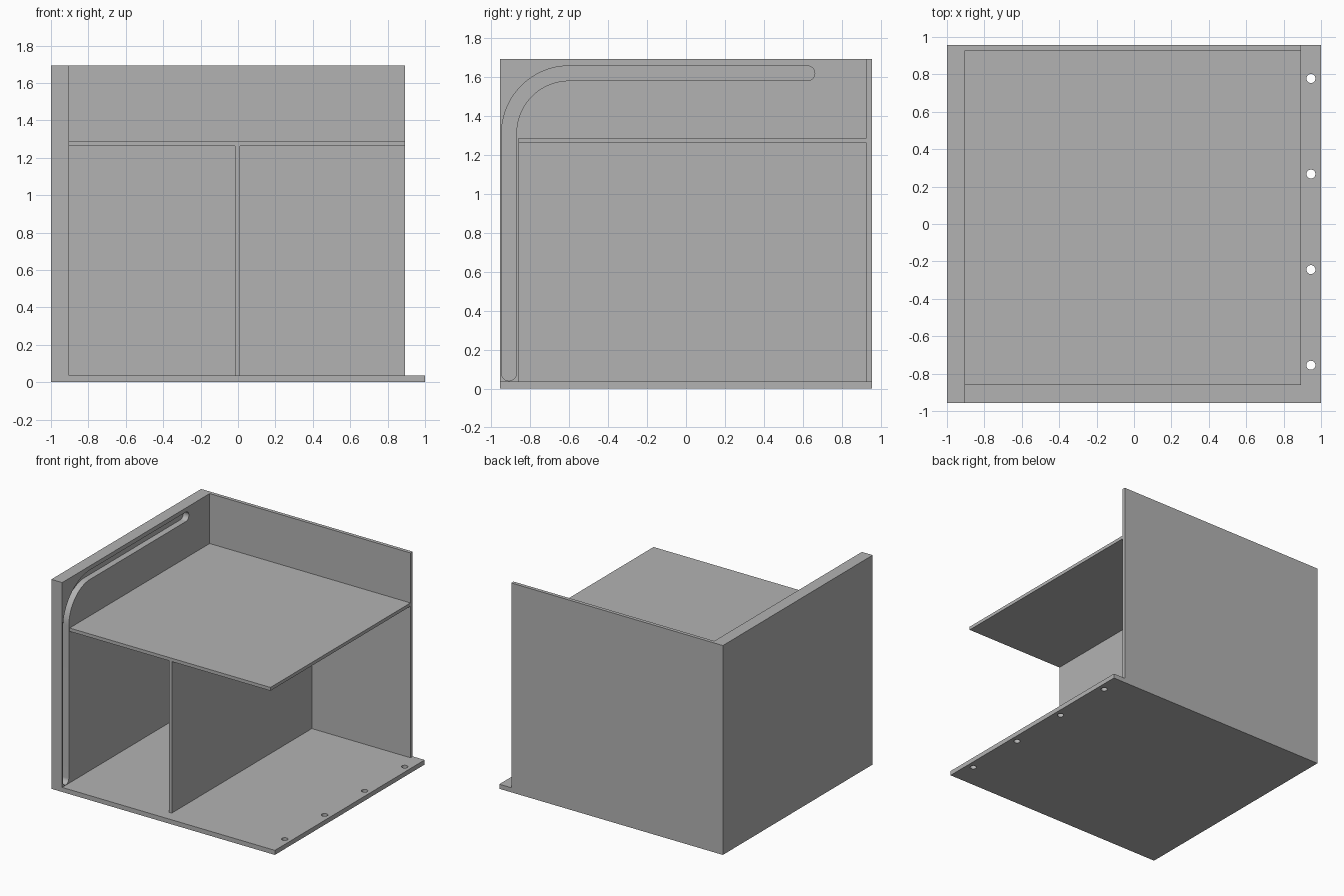
import bpy
import bmesh
from math import sin, cos, pi, radians
from mathutils import Matrix, Vector

cube = bpy.data.objects.get("Cube")
if cube:
    bpy.data.objects.remove(cube, do_unlink=True)

# Main dimensions
LEFT, RIGHT, HALF_Y, HEIGHT = -1.0, 0.893, 0.957, 1.693
WALL_IN = -0.903
BASE_TOP = 0.037
BACK_IN = 0.928
SHELF_FRONT = -0.861
SHELF_LOW, SHELF_TOP = 1.262, 1.289

grey = bpy.data.materials.new("plain grey")
grey.use_nodes = True
grey.diffuse_color = (0.45, 0.45, 0.45, 1)
grey.node_tree.nodes["Principled BSDF"].inputs["Base Color"].default_value = grey.diffuse_color


def add_object(name, bm):
    bmesh.ops.recalc_face_normals(bm, faces=bm.faces)
    mesh = bpy.data.meshes.new(name)
    bm.to_mesh(mesh)
    bm.free()
    mesh.materials.append(grey)
    obj = bpy.data.objects.new(name, mesh)
    bpy.context.collection.objects.link(obj)
    return obj


def panel(name, x, y, z):
    """Box spanning the given (low, high) ranges."""
    bm = bmesh.new()
    low, high = Vector((x[0], y[0], z[0])), Vector((x[1], y[1], z[1]))
    size = Matrix.Diagonal((high - low).to_4d())
    bmesh.ops.create_cube(bm, size=1, matrix=Matrix.Translation((low + high) / 2) @ size)
    return add_object(name, bm)


def cut(obj, cutter):
    """Subtract the cutter and remove it, keeping crisp edges."""
    cutter.hide_render = True
    mod = obj.modifiers.new("cut", 'BOOLEAN')
    mod.operation = 'DIFFERENCE'
    mod.solver = 'EXACT'
    mod.object = cutter
    bpy.ops.object.select_all(action='DESELECT')
    obj.select_set(True)
    bpy.context.view_layer.objects.active = obj
    bpy.ops.object.modifier_apply(modifier=mod.name)
    bpy.data.objects.remove(cutter, do_unlink=True)
    bpy.ops.object.shade_smooth_by_angle(angle=radians(30))


def arc(cy, cz, r, start, end, steps=24):
    angles = [start + (end - start) * i / steps for i in range(steps + 1)]
    return [(cy + r * cos(a), cz + r * sin(a)) for a in angles]


def groove_cutter(depth):
    """Rounded slot: up the front, round the corner, then back along the top."""
    r, bend = 0.038, 0.31
    track_y, track_z = -0.91, 1.621
    cy, cz = track_y + bend, track_z - bend
    outline = (arc(track_y, BASE_TOP + r + 0.003, r, 0, -pi)
               + arc(cy, cz, bend + r, pi, pi / 2)
               + arc(0.624, track_z, r, pi / 2, -pi / 2)
               + arc(cy, cz, bend - r, pi / 2, pi))
    bm = bmesh.new()
    face = bm.faces.new([bm.verts.new((WALL_IN - depth, y, z)) for y, z in outline])
    out = bmesh.ops.extrude_face_region(bm, geom=[face])
    verts = [v for v in out["geom"] if isinstance(v, bmesh.types.BMVert)]
    bmesh.ops.translate(bm, vec=(depth + 0.1, 0, 0), verts=verts)
    return add_object("groove_cutter", bm)


def hole_cutter():
    """Row of four screw holes along the flange."""
    bm = bmesh.new()
    for i in range(4):
        bmesh.ops.create_cone(bm, cap_ends=True, segments=32, radius1=0.024, radius2=0.024,
                              depth=0.2, matrix=Matrix.Translation((0.946, -0.755 + 0.511 * i, 0)))
    return add_object("hole_cutter", bm)


# Base with a drilled flange on one side
base = panel("base_panel", (LEFT, 1.0), (-HALF_Y, HALF_Y), (0, BASE_TOP))
cut(base, hole_cutter())

# Thick side wall with the curved track
side = panel("side_wall", (LEFT, WALL_IN), (-HALF_Y, HALF_Y), (BASE_TOP, HEIGHT))
cut(side, groove_cutter(0.05))

# Back, shelf and middle divider
panel("back_panel", (WALL_IN, RIGHT), (BACK_IN, HALF_Y), (BASE_TOP, HEIGHT))
panel("shelf", (WALL_IN, RIGHT), (SHELF_FRONT, BACK_IN), (SHELF_LOW, SHELF_TOP))
panel("divider", (-0.016, 0.011), (SHELF_FRONT, BACK_IN), (BASE_TOP, SHELF_LOW))
